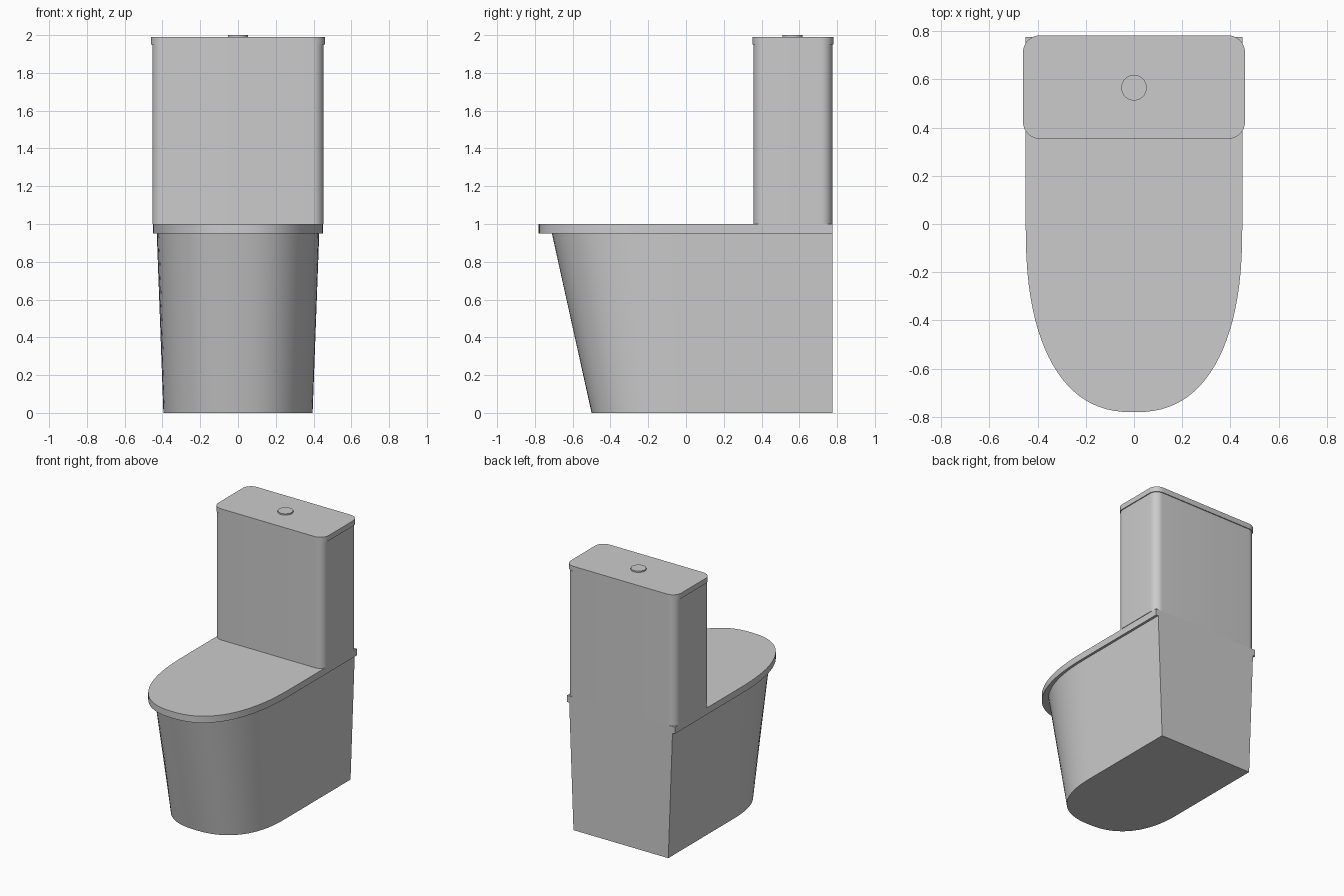
import bpy, bmesh
from math import sin, cos, pi, copysign

if "Cube" in bpy.data.objects:
    bpy.data.objects.remove(bpy.data.objects["Cube"])

BACK = 0.775


def u_outline(half_w, front, power=2.4, steps=48):
    """Squared-off back with straight sides running into a rounded front."""
    pts = [(half_w, BACK)]
    for i in range(steps + 1):
        a = pi * i / steps
        c, s = cos(a), max(sin(a), 0.0)
        x = half_w * copysign(abs(c) ** (2 / power), c)
        pts.append((x, -front * s ** (2 / power)))
    pts.append((-half_w, BACK))
    return pts


def rounded_rect(half_w, y0, y1, r, steps=10):
    pts = []
    corners = [(half_w - r, y1 - r), (-half_w + r, y1 - r),
               (-half_w + r, y0 + r), (half_w - r, y0 + r)]
    for k, (cx, cy) in enumerate(corners):
        for i in range(steps + 1):
            a = pi / 2 * (k + i / steps)
            pts.append((cx + r * cos(a), cy + r * sin(a)))
    return pts


def loft(name, bottom, z0, top, z1):
    """Closed solid between two matching outlines."""
    bm = bmesh.new()
    lo = [bm.verts.new((x, y, z0)) for x, y in bottom]
    hi = [bm.verts.new((x, y, z1)) for x, y in top]
    n = len(lo)
    for i in range(n):
        j = (i + 1) % n
        bm.faces.new((lo[i], lo[j], hi[j], hi[i]))
    bm.faces.new(lo)
    bm.faces.new(hi)
    bmesh.ops.recalc_face_normals(bm, faces=bm.faces[:])
    mesh = bpy.data.meshes.new(name)
    bm.to_mesh(mesh)
    bm.free()
    obj = bpy.data.objects.new(name, mesh)
    bpy.context.collection.objects.link(obj)
    bpy.ops.object.select_all(action='DESELECT')
    obj.select_set(True)
    bpy.context.view_layer.objects.active = obj
    bpy.ops.object.shade_smooth_by_angle()
    return obj


# Tapered pedestal bowl
loft("bowl", u_outline(0.395, 0.50), 0, u_outline(0.43, 0.71), 0.95)

# Closed seat slab
seat = u_outline(0.449, 0.78)
loft("seat", seat, 0.95, seat, 1.0)

# Cistern and its lid
tank = rounded_rect(0.453, 0.358, BACK, 0.06)
loft("tank", tank, 1.0, tank, 1.95)
lid = rounded_rect(0.46, 0.353, 0.782, 0.07)
loft("tank_lid", lid, 1.95, lid, 1.99)

# Round flush button
button = [(0.053 * cos(pi * i / 16), 0.565 + 0.053 * sin(pi * i / 16))
          for i in range(32)]
loft("flush_button", button, 1.99, button, 2.0)
